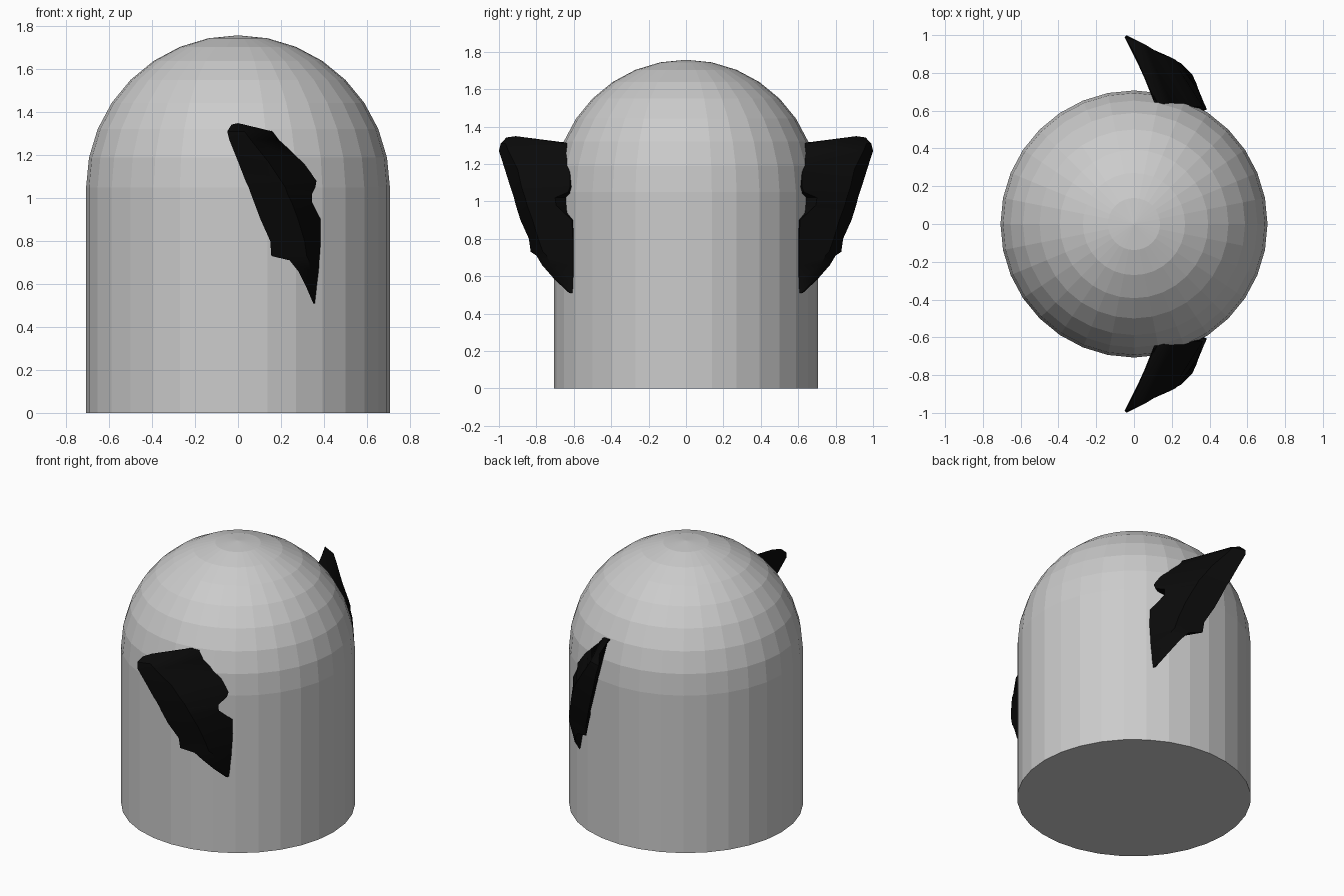
import bpy, bmesh
from math import sin, cos, pi

if "Cube" in bpy.data.objects:
    bpy.data.objects.remove(bpy.data.objects["Cube"])

R, SIDES, Z_DOME = 0.707, 32, 1.05


def make_object(name, bm):
    bmesh.ops.recalc_face_normals(bm, faces=bm.faces)
    me = bpy.data.meshes.new(name)
    bm.to_mesh(me)
    bm.free()
    ob = bpy.data.objects.new(name, me)
    bpy.context.collection.objects.link(ob)
    return ob


def bridge(bm, a, b):
    n = len(a)
    for i in range(n):
        j = (i + 1) % n
        bm.faces.new((a[i], a[j], b[j], b[i]))


# Body: flat-shaded cylinder closed by a faceted dome
bm = bmesh.new()
profile = [(R, 0)] + [(R * cos(k * pi / 16), Z_DOME + R * sin(k * pi / 16)) for k in range(8)]
rings = [[bm.verts.new((r * cos(2 * pi * i / SIDES), r * sin(2 * pi * i / SIDES), z))
          for i in range(SIDES)] for r, z in profile]
for a, b in zip(rings, rings[1:]):
    bridge(bm, a, b)
bm.faces.new(rings[0])
top = bm.verts.new((0, 0, Z_DOME + R))
for i in range(SIDES):
    bm.faces.new((rings[-1][i], rings[-1][(i + 1) % SIDES], top))
make_object("body", bm)

# Fin sections: height, leading edge xy, outer bulge xy, outer root xy
SECTIONS = [
    (1.35, -.03, .96, .00, .91, .10, .66),
    (1.31, -.05, .99, .03, .965, .16, .65),
    (1.27, -.04, 1.0, .06, .95, .19, .65),
    (1.17, .00, .968, .14, .90, .30, .62),
    (1.08, .035, .94, .20, .88, .365, .62),
    (1.05, .05, .93, .22, .87, .36, .63),
    (1.02, .06, .92, .23, .86, .345, .70),
    (0.98, .075, .91, .25, .85, .345, .695),
    (0.90, .105, .885, .28, .82, .385, .61),
    (0.80, .15, .84, .31, .79, .385, .605),
    (0.73, .155, .83, .32, .765, .38, .605),
    (0.71, .24, .80, .33, .745, .378, .605),
    (0.66, .28, .77, .335, .72, .375, .605),
    (0.58, .32, .70, .345, .68, .365, .605),
    (0.51, .35, .625, .355, .62, .357, .61),
]

black = bpy.data.materials.new("black")
black.diffuse_color = (0.003, 0.003, 0.003, 1)
black.use_nodes = True
black.node_tree.nodes["Principled BSDF"].inputs["Base Color"].default_value = black.diffuse_color


def make_fin(name, side):
    bm = bmesh.new()
    loops = []
    for z, lx, ly, mx, my, rx, ry in SECTIONS:
        # inner root lies on the flat inner plane, sunk in the body
        iy = 0.58
        ix = (0.687 - 0.446 * iy - 0.2255 * z) / 0.867
        loop = []
        for x, y in ((lx, ly), (mx, my), (rx, ry), (ix, iy)):
            drop = 0.14 * abs(y - 0.9) if z > 1.34 else 0
            loop.append(bm.verts.new((x, side * y, z - drop)))
        loops.append(loop)
    for a, b in zip(loops, loops[1:]):
        bridge(bm, a, b)
    bm.faces.new(loops[0])
    bm.faces.new(loops[-1])
    ob = make_object(name, bm)
    ob.data.materials.append(black)
    bpy.context.view_layer.objects.active = ob
    ob.select_set(True)
    bpy.ops.object.shade_smooth_by_angle(angle=0.6)
    ob.select_set(False)


make_fin("front_fin", -1)
make_fin("back_fin", 1)
